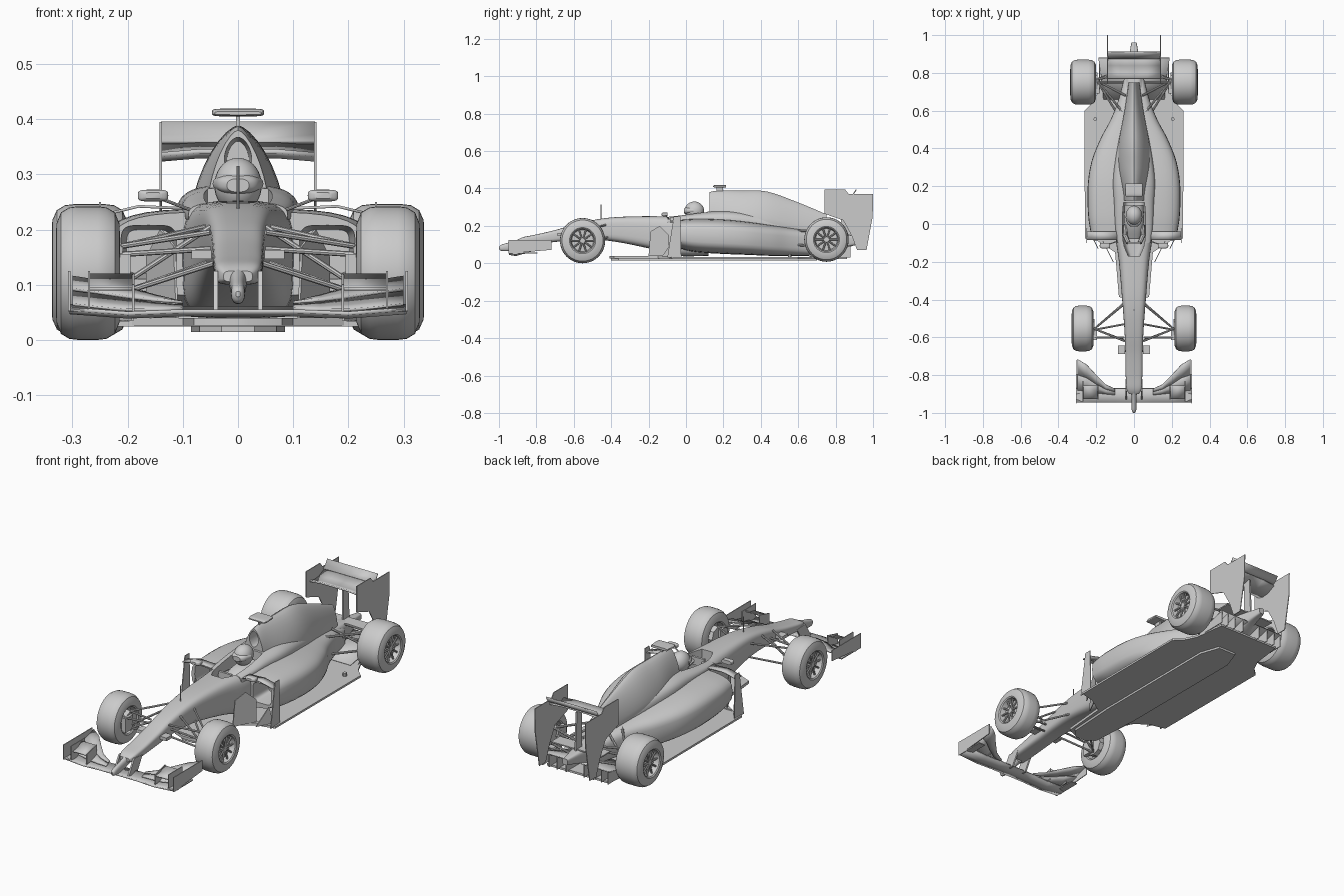
import bpy, bmesh
from math import sin, cos, pi, copysign
from mathutils import Vector

if "Cube" in bpy.data.objects:
    bpy.data.objects.remove(bpy.data.objects["Cube"])

grey = bpy.data.materials.new("plain grey")
grey.use_nodes = True
grey.diffuse_color = (0.6, 0.6, 0.6, 1)
grey.node_tree.nodes["Principled BSDF"].inputs["Base Color"].default_value = (0.6, 0.6, 0.6, 1)
parts = []


def finish(name, bm, mirror=False, thick=0):
    bmesh.ops.recalc_face_normals(bm, faces=bm.faces)
    mesh = bpy.data.meshes.new(name)
    bm.to_mesh(mesh)
    bm.free()
    mesh.materials.append(grey)
    ob = bpy.data.objects.new(name, mesh)
    bpy.context.collection.objects.link(ob)
    parts.append(ob)
    if thick:
        mod = ob.modifiers.new("thickness", 'SOLIDIFY')
        mod.thickness, mod.offset = thick, 0
    if mirror:
        ob.modifiers.new("mirror", 'MIRROR')
    return ob


def skin(name, rows, closed=False, caps=False, **kw):
    """Surface through rows of points."""
    bm = bmesh.new()
    grid = [[bm.verts.new(p) for p in row] for row in rows]
    n = len(rows[0])
    for a, b in zip(grid, grid[1:]):
        for i in range(n if closed else n - 1):
            j = (i + 1) % n
            bm.faces.new((a[i], a[j], b[j], b[i]))
    if caps:
        bm.faces.new(grid[0])
        bm.faces.new(grid[-1])
    return finish(name, bm, **kw)


def smooth_path(pts, steps):
    """Catmull-Rom interpolation of tuples."""
    pts = [Vector(p) for p in pts]
    ext = [pts[0]] + pts + [pts[-1]]
    out = []
    for a, b, c, d in zip(ext, ext[1:], ext[2:], ext[3:]):
        for k in range(steps):
            t = k / steps
            out.append(b + (c - a) * (t / 2) + (a * 2 - b * 5 + c * 4 - d) * (t * t / 2)
                       + (b * 3 - a - c * 3 + d) * (t ** 3 / 2))
    return out + [pts[-1]]


def loft(name, stations, power=3, x=0, steps=5, n=36, **kw):
    """Body through stations of (y, half width, bottom, top)."""
    rows = []
    for y, w, lo, hi in smooth_path(stations, steps):
        row = []
        for i in range(n):
            c, s = cos(2 * pi * i / n), sin(2 * pi * i / n)
            row.append((x + w * copysign(abs(c) ** (2 / power), c), y,
                        (lo + hi) / 2 + (hi - lo) / 2 * copysign(abs(s) ** (2 / power), s)))
        rows.append(row)
    return skin(name, rows, closed=True, caps=True, **kw)


def side_plate(name, outline, x, thick=0.004, lean=0, **kw):
    """Upright plate from a (y, z) outline; lean shifts x along y."""
    y0 = outline[0][0]
    rows = [[(x + lean * (y - y0) + d, y, z) for y, z in outline] for d in (-thick / 2, thick / 2)]
    return skin(name, rows, closed=True, caps=True, **kw)


def flat_plate(name, half, lo, hi):
    """Level plate from a half outline of (x, y), mirrored."""
    outline = half + [(-x, y) for x, y in reversed(half)]
    return skin(name, [[(x, y, z) for x, y in outline] for z in (lo, hi)], closed=True, caps=True)


def box(name, centre, size, mirror=False):
    bm = bmesh.new()
    bmesh.ops.create_cube(bm, size=1)
    bmesh.ops.scale(bm, vec=size, verts=bm.verts)
    bmesh.ops.translate(bm, vec=centre, verts=bm.verts)
    return finish(name, bm, mirror)


def rods(name, pairs, r=0.005, mirror=True):
    bm = bmesh.new()
    for a, b in pairs:
        a, b = Vector(a), Vector(b)
        made = bmesh.ops.create_cone(bm, cap_ends=True, segments=8, radius1=r, radius2=r, depth=(b - a).length)
        turn = (b - a).to_track_quat('Z', 'Y').to_matrix()
        bmesh.ops.rotate(bm, matrix=turn, verts=made["verts"])
        bmesh.ops.translate(bm, vec=(a + b) / 2, verts=made["verts"])
    return finish(name, bm, mirror)


def cut(cutter, *targets):
    for ob in targets:
        mod = ob.modifiers.new("cut", 'BOOLEAN')
        mod.operation, mod.solver, mod.object = 'DIFFERENCE', 'EXACT', cutter
        bpy.context.view_layer.objects.active = ob
        bpy.ops.object.modifier_apply(modifier=mod.name)
    parts.remove(cutter)
    bpy.data.objects.remove(cutter)


# Nose, chassis and bodywork
loft("nose_finger", [(-1, .004, .078, .088), (-.985, .012, .066, .1), (-.93, .013, .068, .116), (-.86, .018, .09, .14)], 2.3)
chassis = loft("chassis", [(-.9, .026, .105, .125), (-.87, .04, .1, .14), (-.8, .044, .105, .154),
                           (-.69, .046, .115, .18), (-.57, .05, .125, .215), (-.41, .062, .12, .244),
                           (-.2, .08, .08, .252), (-.05, .1, .04, .25), (.12, .1, .04, .24)], 4)
pods = loft("sidepods", [(-.04, .23, .08, .232), (.05, .243, .06, .238), (.2, .245, .05, .235),
                         (.33, .225, .045, .222), (.45, .178, .04, .205), (.55, .125, .04, .19),
                         (.65, .085, .04, .175), (.78, .05, .045, .15)], 3.6)
shoulders = loft("cockpit_shoulders", [(-.1, .09, .2, .25), (0, .1, .2, .262), (.1, .105, .18, .275),
                                       (.25, .11, .16, .28), (.45, .08, .13, .25), (.6, .045, .12, .2)], 3)
cover = loft("engine_cover", [(.125, .056, .1, .38), (.17, .062, .08, .388), (.3, .085, .06, .388),
                              (.435, .08, .06, .383), (.6, .05, .06, .325), (.75, .028, .06, .262)], 1.55)
cut(loft("cockpit_cutter", [(-.17, .03, .14, .4), (-.1, .056, .14, .4), (.02, .062, .14, .4), (.115, .055, .14, .4)], 5),
    chassis, pods, shoulders)
cut(loft("airbox_cutter", [(.05, .028, .285, .372), (.24, .02, .29, .36)], 1.8), cover)
for s in (1, -1):
    cut(loft("inlet_cutter", [(-.1, .056, .105, .212), (.07, .04, .12, .2)], 5, x=s * .162), pods)

# Floor, plank, tray and diffuser
flat_plate("floor", [(.2, -.09), (.26, -.075), (.262, .6), (.22, .64), (.19, .7), (.17, .86)], .024, .034)
flat_plate("plank", [(.03, -.4), (.07, -.36), (.085, -.1), (.085, .6), (.05, .7)], .014, .025)
flat_plate("front_tray", [(.02, -.41), (.08, -.385), (.1, -.15), (.2, -.085)], .026, .04)
skin("diffuser", [[(x * k, y, z) for y, z, k in ((.66, .035, .9), (.76, .06, .95), (.88, .095, 1.05))]
                  for x in (0, .18)], mirror=True, thick=.005)
for i, x in enumerate((.05, .1, .145, .182)):
    side_plate("diffuser_strake_%d" % i, [(.68, .03), (.88, .03), (.88, .095), (.76, .06)], x, mirror=True)
loft("gearbox", [(.68, .05, .05, .17), (.8, .04, .06, .16), (.88, .028, .09, .15), (.96, .014, .11, .14)], 4)
flat_plate("lower_beam", [(.14, .8), (.14, .87)], .15, .156)

# Driver and cockpit fittings
bm = bmesh.new()
bmesh.ops.create_uvsphere(bm, u_segments=28, v_segments=18, radius=1)
bmesh.ops.scale(bm, vec=(.043, .052, .05), verts=bm.verts)
bmesh.ops.translate(bm, vec=(0, .045, .28), verts=bm.verts)
finish("helmet", bm)
loft("driver_torso", [(-.08, .035, .14, .19), (0, .052, .14, .23), (.1, .05, .14, .24)], 2.5)
loft("visor", [(-.012, .02, .268, .292), (.005, .036, .264, .3), (.04, .046, .266, .3)], 2.5)
box("steering_wheel", (0, -.1, .225), (.07, .012, .04))
rods("driver_arms", [((.045, -.005, .2), (.048, -.06, .2)), ((.048, -.06, .2), (.03, -.1, .225))], .012)

# Mirrors, cameras and sensors
loft("mirror", [(-.13, .015, .256, .267), (-.122, .027, .251, .272), (-.1, .026, .252, .271)], 4, x=.154, mirror=True)
rods("mirror_stalk", [((.14, -.11, .256), (.085, -.09, .235))], .003)
loft("roof_camera", [(.145, .042, .408, .414), (.16, .047, .405, .419), (.215, .045, .406, .418)], 5)
box("roof_camera_stalk", (0, .18, .395), (.008, .035, .03))
box("nose_camera", (.066, -.665, .155), (.036, .045, .016), True)
rods("sensor_mast", [((0, -.455, .23), (0, -.455, .315))], .0025, False)
rods("sidepod_sensor", [((.205, .555, .03), (.205, .555, .05))], .01)

# Turning vanes
side_plate("sidepod_vane", [(-.1, .03), (-.025, .03), (-.03, .25), (-.065, .25)], .25, mirror=True)
skin("vane_bridge", [[(x, y, z) for y in (-.085, -.04)] for x, z in ((.09, .238), (.18, .242), (.25, .225))],
     mirror=True, thick=.005)
side_plate("bargeboard", [(-.2, .04), (-.09, .04), (-.09, .15), (-.14, .2), (-.19, .17)], .11, lean=.5, mirror=True)
side_plate("rear_bargeboard", [(-.13, .035), (-.05, .035), (-.07, .12)], .19, lean=.5, mirror=True)

# Front wing
skin("front_main_plane", [[(x, -.945, z), (x, -.91, z - .006), (x, -.87, z + .006)]
                          for x, z in ((0, .052), (.1, .052), (.2, .048), (.305, .056))], mirror=True, thick=.007)
for i, (dy, dz, part) in enumerate(((0, 0, .55), (.03, .014, 1))):
    rows = []
    for x, le, te, z0, z1 in ((.1, -.905, -.872, .056, .068), (.15, -.9, -.85, .054, .08),
                              (.2, -.895, -.8, .054, .094), (.25, -.885, -.745, .058, .106), (.3, -.88, -.715, .064, .114)):
        span, rise = te - le, z1 - z0
        start = 0 if i == 0 else .5
        rows.append([(x, le + span * t, z0 + rise * t ** 1.3 + dz * (1 - t))
                     for t in (start, (start + part) / 2, part)])
    skin("front_flap_%d" % (i + 1), rows, mirror=True, thick=.005)
skin("front_cascade", [[(x, -.925, .092), (x, -.89, .097), (x, -.855, .118)] for x in (.19, .27)], mirror=True, thick=.005)
side_plate("cascade_support", [(-.93, .05), (-.855, .06), (-.85, .12), (-.93, .1)], .19, mirror=True)
side_plate("cascade_fence", [(-.94, .05), (-.83, .06), (-.83, .125), (-.94, .125)], .27, mirror=True)
side_plate("front_endplate", [(-.95, .052), (-.72, .072), (-.72, .125), (-.95, .125)], .306, mirror=True)
box("front_footplate", (.29, -.87, .054), (.036, .15, .005), True)
side_plate("wing_pylon", [(-.93, .05), (-.86, .05), (-.82, .12), (-.885, .125)], .04, .008, mirror=True)

# Rear wing
side_plate("rear_endplate", [(.74, .395), (.85, .395), (.87, .37), (1, .37), (.998, .25), (.965, .07), (.915, .07),
                             (.885, .15), (.84, .23), (.74, .265)], .14, mirror=True)
skin("rear_main_plane", [[(x, .77, .342 - d), (x, .8, .333 - d), (x, .84, .337 - d), (x, .885, .358 - d)]
                         for x, d in ((0, 0), (.07, 0), (.14, .006))], mirror=True, thick=.008)
skin("rear_flap", [[(x, .875, .358), (x, .895, .37), (x, .91, .394)] for x in (0, .14)], mirror=True, thick=.006)
side_plate("rear_wing_pillar", [(.83, .13), (.88, .13), (.87, .34), (.83, .335)], 0, .008)


# Wheels with recessed rims and spokes
def wheel(name, y, z, x, w, r):
    h = w / 2
    half = [(h - .03, .006), (h - .03, .058), (h - .004, .064), (h, .07), (h - .001, .09),
            (h - .009, r - .011), (h - .024, r - .002), (h - .04, r)]
    profile = [(-a, b) for a, b in half] + half[::-1]
    n = 48
    rows = [[(x + a, y + b * cos(2 * pi * k / n), z + b * sin(2 * pi * k / n)) for a, b in profile]
            for k in range(n + 1)]
    ob = skin(name + "_wheel", rows, mirror=True)
    weld = ob.modifiers.new("weld", 'WELD')
    weld.merge_threshold = .0002
    out = x + h - .016
    rods(name + "_hub", [((x - h + .01, y, z), (out + .004, y, z))], .014)
    rods(name + "_spokes", [((out, y + .01 * cos(a), z + .01 * sin(a)), (out, y + .062 * cos(a), z + .062 * sin(a)))
                            for a in (2 * pi * k / 10 for k in range(10))], .0045)
    rods(name + "_brake_drum", [((x - h - .006, y, z), (x - h + .032, y, z))], .05)
    box(name + "_brake_duct", (x - h - .008, y - .03, z), (.022, .06, .07), True)


wheel("front", -.553, .121, .272, .116, .121)
wheel("rear", .751, .127, .269, .137, .119)

# Suspension arms
rods("front_suspension", [((.21, -.555, .17), (.05, -.62, .195)), ((.21, -.555, .17), (.058, -.43, .205)),
                          ((.21, -.555, .085), (.04, -.62, .14)), ((.21, -.555, .085), (.055, -.42, .14)),
                          ((.21, -.56, .1), (.05, -.53, .205)), ((.21, -.6, .155), (.05, -.6, .165))])
rods("rear_suspension", [((.2, .765, .17), (.05, .58, .175)), ((.2, .765, .17), (.035, .8, .155)),
                         ((.2, .765, .085), (.08, .57, .1)), ((.2, .765, .085), (.035, .82, .09)),
                         ((.2, .76, .09), (.045, .68, .18)), ((.2, .751, .127), (.04, .751, .115))], .006)

# Smooth shading with sharp edges kept
bpy.ops.object.select_all(action='DESELECT')
for ob in parts:
    ob.select_set(True)
bpy.context.view_layer.objects.active = parts[0]
bpy.ops.object.shade_smooth_by_angle(angle=0.6)
